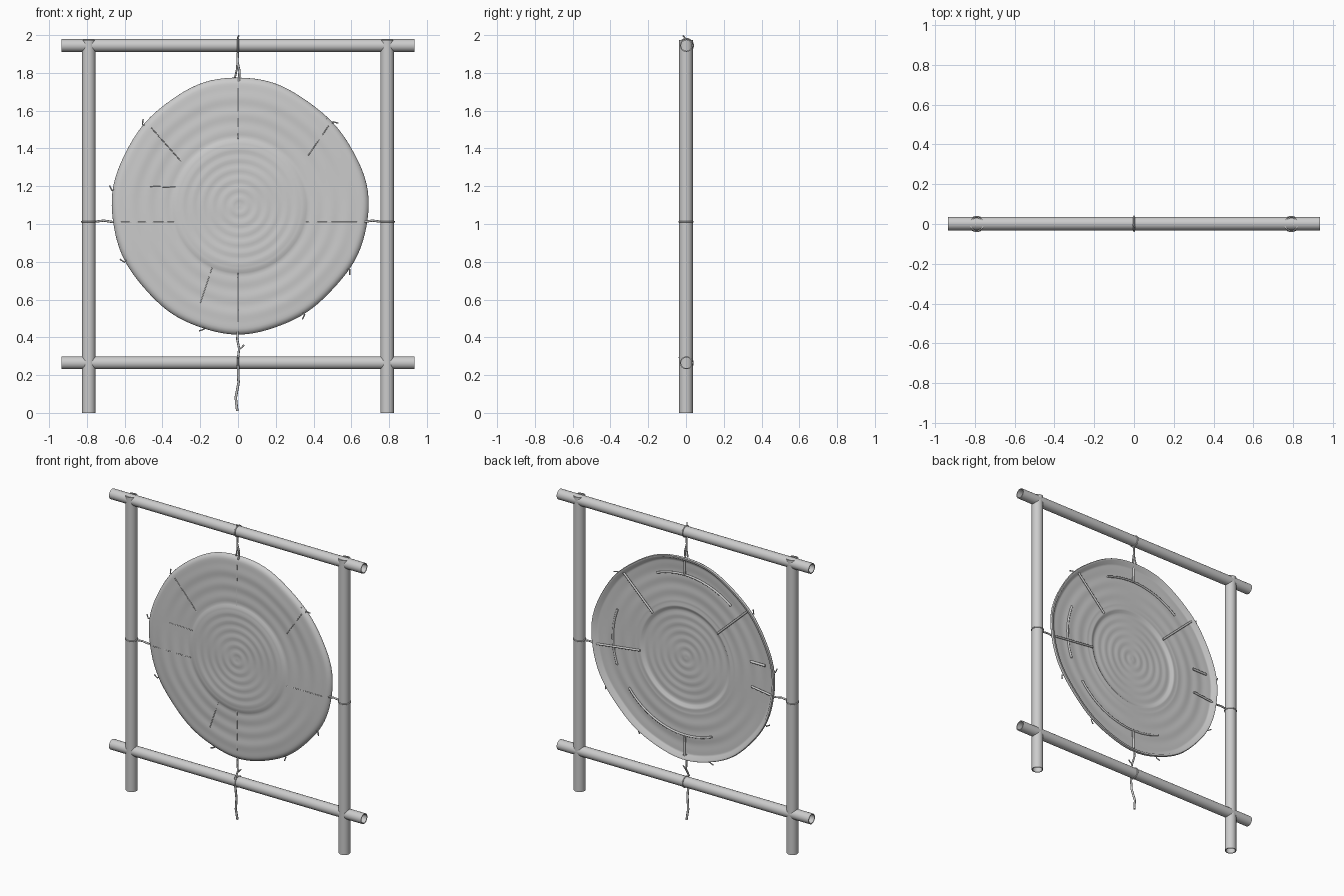
import bpy, bmesh, math
from math import sin, cos, pi, radians
from mathutils import Vector

cube = bpy.data.objects.get("Cube")
if cube:
    bpy.data.objects.remove(cube)

grey = bpy.data.materials.new("plain grey")
grey.use_nodes = True
grey.diffuse_color = (0.6, 0.6, 0.6, 1)
bsdf = grey.node_tree.nodes["Principled BSDF"]
bsdf.inputs["Base Color"].default_value = (0.6, 0.6, 0.6, 1)
bsdf.inputs["Roughness"].default_value = 0.8

CX, CZ = 0.008, 1.095     # centre of the disc
BOSS = 0.335              # radius of the raised middle


def finish(name, bm, angle=40):
    bmesh.ops.recalc_face_normals(bm, faces=bm.faces)
    mesh = bpy.data.meshes.new(name)
    bm.to_mesh(mesh)
    bm.free()
    mesh.materials.append(grey)
    obj = bpy.data.objects.new(name, mesh)
    bpy.context.collection.objects.link(obj)
    bpy.ops.object.select_all(action='DESELECT')
    obj.select_set(True)
    bpy.context.view_layer.objects.active = obj
    bpy.ops.object.shade_smooth_by_angle(angle=radians(angle))
    return obj


def bridge(bm, rings, closed=False):
    pairs = list(zip(rings, rings[1:]))
    if closed:
        pairs.append((rings[-1], rings[0]))
    for a, b in pairs:
        n = len(a)
        for i in range(n):
            j = (i + 1) % n
            bm.faces.new((a[i], a[j], b[j], b[i]))


def pole(name, start, end, radius, wall=0.006, sides=28):
    """Hollow pole with open ends."""
    start, end = Vector(start), Vector(end)
    axis = (end - start).normalized()
    u = axis.orthogonal().normalized()
    v = axis.cross(u)
    bm = bmesh.new()
    rings = []
    for p, r in ((start, radius), (end, radius),
                 (end, radius - wall), (start, radius - wall)):
        rings.append([bm.verts.new(p + r * (u * cos(2 * pi * i / sides) + v * sin(2 * pi * i / sides)))
                      for i in range(sides)])
    bridge(bm, rings, closed=True)
    return finish(name, bm)


def cord(name, points, radius, cyclic=False):
    """Thin rounded strand through a few points."""
    curve = bpy.data.curves.new(name, 'CURVE')
    curve.dimensions = '3D'
    curve.bevel_depth = radius
    curve.bevel_resolution = 2
    curve.use_fill_caps = True
    spline = curve.splines.new('POLY')
    spline.points.add(len(points) - 1)
    for p, co in zip(spline.points, points):
        p.co = (*co, 1)
    spline.use_cyclic_u = cyclic
    curve.materials.append(grey)
    obj = bpy.data.objects.new(name, curve)
    bpy.context.collection.objects.link(obj)
    return obj


def polar(r, deg, y):
    a = radians(deg)
    return (CX + r * cos(a), y, CZ + r * sin(a))


# Frame
for side, x in (("left", 0.79), ("right", -0.79)):
    pole(side + "_post", (x, 0, 0), (x, 0, 1.975), 0.036)
for name, z in (("top_rail", 1.945), ("bottom_rail", 0.265)):
    pole(name, (-0.935, 0.002, z), (0.935, 0.002, z), 0.034)


# Hammered disc, turned from a front and a back profile
def rim_wobble(a):
    return 1 + 0.012 * cos(4 * a) + 0.006 * sin(3 * a + 2) + 0.003 * sin(11 * a)


def front_y(r):
    if r < BOSS:
        return -0.021 + 0.0015 * sin(r * 120)
    step = min(1, (r - BOSS) / 0.025)
    edge = max(0, (r - 0.59) / 0.08)
    return -0.021 + 0.009 * step + 0.0014 * sin(r * 75) + 0.012 * edge ** 2


def back_y(r):
    if r > 0.65:
        return 0.022
    ring = max(0, 1 - abs(r - BOSS) / 0.016)
    return front_y(r) + 0.009 + 0.014 * ring


seg = 112
radii = [0.004 + 0.012 * i for i in range(55)]
profile = [(r, front_y(r)) for r in radii]
profile += [(0.668, 0.004), (0.672, 0.014), (0.668, 0.022), (0.656, 0.022)]
profile += [(r, back_y(r)) for r in reversed(radii[:-1])]
bm = bmesh.new()
rings = []
for r, y in profile:
    ring = []
    for i in range(seg):
        a = 2 * pi * i / seg
        grow = 1 + (rim_wobble(a) - 1) * min(1, r / 0.6) ** 2
        dent = 0.0012 * sin(3 * a + r * 14) * min(1, r / 0.2)
        ring.append(bm.verts.new((CX + r * grow * cos(a), y + dent, CZ + r * grow * sin(a))))
    rings.append(ring)
bridge(bm, rings)
bm.faces.new(rings[0])
bm.faces.new(rings[-1])
finish("disc", bm, 60)

# Raised ribs behind the disc
for i, (deg, r0, r1) in enumerate(((45, BOSS, 0.655), (137, BOSS, 0.655), (-7, BOSS, 0.655),
                                   (187, 0.5, 0.655), (90, 0.55, 0.655), (-90, 0.53, 0.655))):
    cord("back_spoke_%d" % i, [polar(r0, deg, 0.002), polar(r1, deg, 0.006)], 0.007)
for i, (a0, a1, r) in enumerate(((-20, 21, 0.535), (68, 128, 0.555), (-113, -37, 0.52))):
    cord("back_arc_%d" % i,
         [polar(r, a0 + (a1 - a0) * t / 16, 0.0) for t in range(17)], 0.007)
cord("back_bar", [(-0.59, 0.002, 1.2), (-0.48, 0.002, 1.2)], 0.008)

# Fine seams on the front
seams = (((0.37, 1.36), (0.48, 1.52)), ((-0.3, 1.33), (-0.46, 1.51)), ((-0.5, 1.2), (-0.33, 1.195)),
         ((-0.62, 1.01), (-0.34, 1.01)), ((0.35, 1.01), (0.63, 1.01)), ((-0.13, 0.79), (-0.2, 0.58)),
         ((0, 1.43), (0, 1.72)), ((0, 0.77), (0, 0.48)))
for i, (a, b) in enumerate(seams):
    cord("front_seam_%d" % i, [(a[0], -0.0115, a[1]), (b[0], -0.0115, b[1])], 0.0025)

# Hanging cord at the top, with its loop and loose ends
cord("top_cord", [(0.004, 0, 1.75), (0.008, 0, 1.81), (-0.003, -0.004, 1.86), (0.0, 0, 1.92)], 0.006)
cord("top_cord_fork", [(-0.003, -0.004, 1.86), (-0.006, 0, 1.82), (-0.016, 0.004, 1.775)], 0.005)
cord("top_cord_knot", [(0, 0, 1.965), (-0.003, -0.005, 1.985), (0.004, -0.016, 1.997)], 0.004)


def wrap(name, centre, axis, radius):
    pts = []
    for i in range(24):
        c, s = radius * cos(i * pi / 12), radius * sin(i * pi / 12)
        off = (0, c, s) if axis == 'x' else (c, s, 0)
        pts.append(tuple(Vector(centre) + Vector(off)))
    cord(name, pts, 0.004, cyclic=True)


wrap("top_cord_loop", (0, 0.002, 1.945), 'x', 0.036)
wrap("bottom_cord_loop", (0, 0.002, 0.265), 'x', 0.035)

# Bottom cord with a dangling tail
cord("bottom_cord", [(0, 0, 0.45), (-0.004, 0, 0.39), (0.006, -0.01, 0.34), (0, -0.034, 0.29)], 0.006)
cord("bottom_cord_stub", [(0.004, -0.01, 0.335), (0.018, -0.014, 0.345), (0.032, -0.014, 0.36)], 0.004)
cord("bottom_cord_tail", [(0, -0.03, 0.25), (0.003, -0.02, 0.16), (-0.012, -0.006, 0.08),
                          (-0.004, 0, 0.01)], 0.007)

# Side ties to the posts
for side, s in (("left", 1), ("right", -1)):
    cord(side + "_tie", [(s * 0.66, 0.004, 1.01), (s * 0.71, 0, 1.018), (s * 0.76, 0, 1.012)], 0.006)
    wrap(side + "_tie_loop", (s * 0.79, 0, 1.012), 'z', 0.037)

# Short frayed ends around the rim
for i, deg in enumerate((41, 139, 172, 205, 253, 300, 329)):
    r = 0.672 * rim_wobble(radians(deg))
    cord("frayed_end_%d" % i, [polar(r - 0.02, deg, 0.008), polar(r + 0.004, deg + 1, 0.004),
                               polar(r + 0.02, deg - 1, 0.006)], 0.004)
